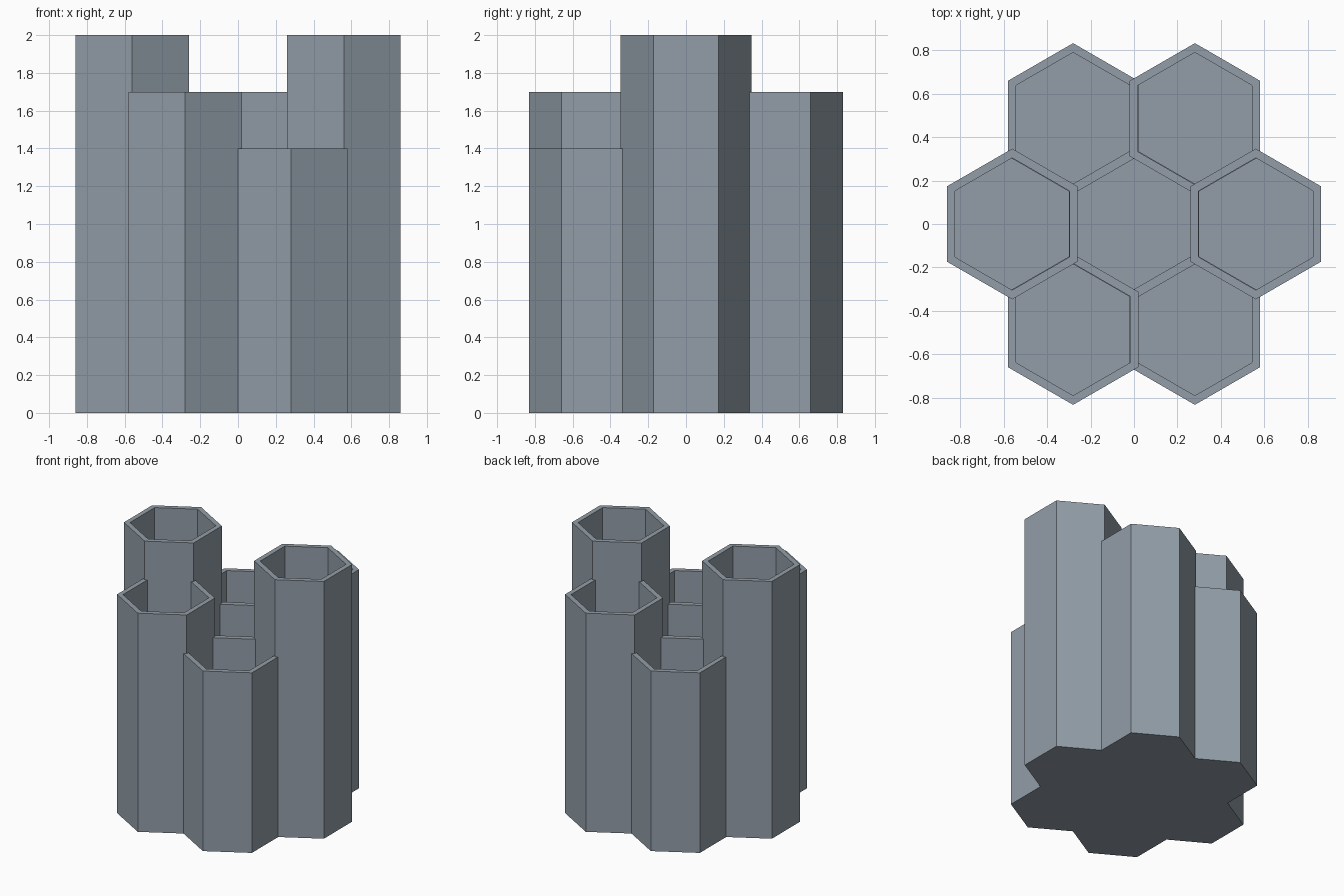
import bpy, bmesh, math

if "Cube" in bpy.data.objects:
    bpy.data.objects.remove(bpy.data.objects["Cube"])

OUTER = 0.30      # centre to outer flat
INNER = 0.263     # centre to inner flat
PITCH = 0.56      # distance between tube centres
FLOOR = 0.04

grey = bpy.data.materials.new("slate grey")
grey.diffuse_color = (0.29, 0.34, 0.39, 1)
grey.use_nodes = True
grey.node_tree.nodes["Principled BSDF"].inputs["Base Color"].default_value = grey.diffuse_color


def hex_ring(bm, cx, cy, apothem, z):
    r = apothem / math.cos(math.pi / 6)
    return [bm.verts.new((cx + r * math.cos(math.radians(30 + 60 * i)),
                          cy + r * math.sin(math.radians(30 + 60 * i)), z))
            for i in range(6)]


def hex_tube(name, cx, cy, height):
    """Open-topped hexagonal cup with a floor."""
    bm = bmesh.new()
    rings = [hex_ring(bm, cx, cy, a, z) for a, z in
             ((OUTER, 0), (OUTER, height), (INNER, height), (INNER, FLOOR))]
    for a, b in zip(rings, rings[1:]):
        for i in range(6):
            j = (i + 1) % 6
            bm.faces.new((a[i], a[j], b[j], b[i]))
    bm.faces.new(rings[0][::-1])
    bm.faces.new(rings[-1])
    bmesh.ops.recalc_face_normals(bm, faces=bm.faces)
    mesh = bpy.data.meshes.new(name)
    bm.to_mesh(mesh)
    bm.free()
    mesh.materials.append(grey)
    obj = bpy.data.objects.new(name, mesh)
    bpy.context.collection.objects.link(obj)
    return obj


# Centre tube, then six tubes around it, counter-clockwise from the right
holder = hex_tube("hexagon_tube_holder", 0, 0, 1.4)
ring_tubes = []
for i, height in enumerate((2.0, 1.7, 1.4, 2.0, 1.7, 1.4)):
    angle = math.radians(60 * i)
    tube = hex_tube("outer_tube_%d" % (i + 1),
                    PITCH * math.cos(angle), PITCH * math.sin(angle), height)
    tube.hide_render = True
    ring_tubes.append(tube)
    mod = holder.modifiers.new("join_tube", 'BOOLEAN')
    mod.operation = 'UNION'
    mod.solver = 'EXACT'
    mod.object = tube

# Bake the union into one clean shell and drop the helper tubes
graph = bpy.context.evaluated_depsgraph_get()
merged = bpy.data.meshes.new_from_object(holder.evaluated_get(graph))
holder.modifiers.clear()
holder.data = merged
for tube in ring_tubes:
    bpy.data.objects.remove(tube)
